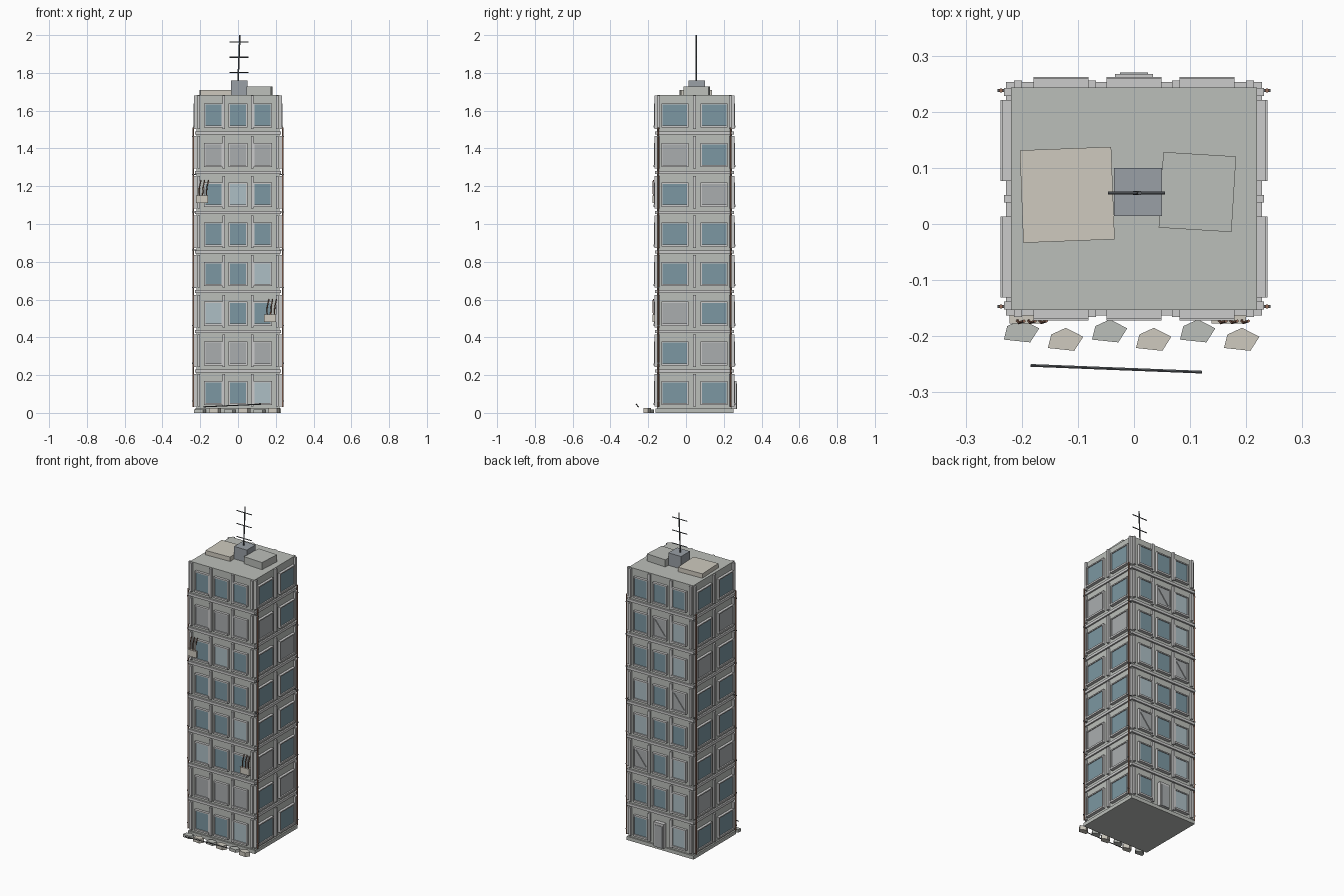
import bpy, bmesh, math
from mathutils import Matrix, Vector

if "Cube" in bpy.data.objects:
    bpy.data.objects.remove(bpy.data.objects["Cube"])

COLORS = {
    "wall": (0.50, 0.52, 0.49, 1), "trim": (0.55, 0.57, 0.54, 1), "tan": (0.62, 0.59, 0.52, 1),
    "glass": (0.20, 0.31, 0.36, 1), "pale": (0.42, 0.52, 0.56, 1), "board": (0.40, 0.42, 0.43, 1),
    "steel": (0.32, 0.35, 0.38, 1), "dark": (0.10, 0.11, 0.12, 1), "rust": (0.30, 0.15, 0.10, 1),
}
MATS = {}
for key, col in COLORS.items():
    MATS[key] = bpy.data.materials.new(key)
    MATS[key].diffuse_color = col

parts = {}


def part(name, mat):
    if name not in parts:
        parts[name] = (bmesh.new(), mat)
    return parts[name][0]


def box(name, mat, lo, hi, frame=Matrix.Identity(4)):
    lo, hi = Vector(lo), Vector(hi)
    m = frame @ Matrix.Translation((lo + hi) / 2) @ Matrix.Diagonal((*(hi - lo), 1))
    bmesh.ops.create_cube(part(name, mat), size=1, matrix=m)


def rod(name, mat, a, b, r, sides=6):
    a, b = Vector(a), Vector(b)
    d = b - a
    m = Matrix.Translation((a + b) / 2) @ d.to_track_quat('Z', 'Y').to_matrix().to_4x4()
    bmesh.ops.create_cone(part(name, mat), cap_ends=True, segments=sides, radius1=r, radius2=r,
                          depth=d.length, matrix=m)


def prism(name, mat, pts, z0, z1):
    bm = part(name, mat)
    face = bm.faces.new([bm.verts.new((x, y, z0)) for x, y in pts])
    top = bmesh.ops.extrude_face_region(bm, geom=[face])["geom"]
    bmesh.ops.translate(bm, vec=(0, 0, z1 - z0), verts=[g for g in top if isinstance(g, bmesh.types.BMVert)])
    bmesh.ops.recalc_face_normals(bm, faces=bm.faces)


HX, HY, CY, PITCH = 0.219, 0.198, 0.045, 0.21

# solid tower, base plate and roof
box("tower_core", "wall", (-HX, CY - HY, 0.01), (HX, CY + HY, 1.683))
box("base_plate", "wall", (-HX - .009, CY - HY - .009, 0), (HX + .009, CY + HY + .009, 0.022))

# ledges between floors
for i in range(1, 8):
    z = PITCH * i + 0.012
    box("floor_ledges", "trim", (-HX - .009, CY - HY - .01, z - .008), (HX + .009, CY + HY + .01, z + .008))


# local frame of a face: x along wall, -y outward, z up
def wall_frame(angle, depth):
    return Matrix.Translation((0, CY, 0)) @ Matrix.Rotation(angle, 4, 'Z') @ Matrix.Translation((0, -depth, 0))


def window(f, u, z, w, kind, plank):
    h0, h1 = z + .052, z + .162
    x0, x1 = u - w / 2, u + w / 2
    t = .007
    if kind == "d":    # front door
        box("door_frame", "trim", (u - .034, -.024, .02), (u + .034, .01, .17), f)
        box("door_leaf", "board", (u - .025, -.027, .02), (u + .025, 0, .155), f)
        return
    name, mat = {"b": ("window_glass", "glass"), "p": ("pale_window_glass", "pale"),
                 "g": ("window_boards", "board")}[kind]
    box(name, mat, (x0, -.011, h0), (x1, .005, h1), f)
    for a, b in ((x0 - t, x0), (x1, x1 + t)):
        box("window_frames", "trim", (a, -.016, h0 - t), (b, .005, h1 + t), f)
    box("window_frames", "trim", (x0, -.016, h1), (x1, .005, h1 + t), f)
    box("window_sills", "trim", (x0 - t, -.019, h0 - t - .004), (x1 + t, .005, h0), f)
    if plank:
        c = f @ Matrix.Translation((u, -.013, z + .107)) @ Matrix.Rotation(plank * .9, 4, 'Y')
        box("window_planks", "board", (-.055, -.003, -.005), (.055, .003, .005), c)


# rows run from the ground floor up; b = glass, p = pale, g = boarded, d = door
sides = [
    (0, HY, (-.13, 0, .13), .084, (-.207, -.075, .075, .207), "bbp ggg pbb bbp bbb bpb ggg bbb"),
    (math.pi / 2, HX, (-.104, .104), .13, (-.19, 0, .19), "bb bg gb bb bb bg gb bb"),
    (math.pi, HY, (-.13, 0, .13), .084, (-.207, -.075, .075, .207), "bdp bbp gbp pbb pbg bbp bgp bbb"),
    (-math.pi / 2, HX, (-.104, .104), .13, (-.19, 0, .19), "bb gb bg bb bb gb bg bb"),
]
for n, (ang, depth, us, w, pil, rows) in enumerate(sides):
    f = wall_frame(ang, depth)
    for i, row in enumerate(rows.split()):
        z = PITCH * i
        for u, kind in zip(us, row):
            window(f, u, z, w, kind, 1 if n == 2 and kind == "g" else 0)
        for u in pil:
            box("pilasters", "trim", (u - .007, -.013, z + .033), (u + .007, .005, z + .205 if i < 7 else 1.68), f)

# drain pipes at the four corners
for sx in (-1, 1):
    for y in (-.147, .238):
        rod("drain_pipes", "rust", (sx * .237, y, .03), (sx * .237, y, 1.51), .004)
        for i in range(8):
            z = .06 + i * .2
            box("pipe_brackets", "dark", (sx * .23 - .013, y - .003, z), (sx * .23 + .013, y + .003, z + .006))

# broken balcony stubs with bent bars
for x, z in ((-.19, 1.11), (.17, .48)):
    box("broken_concrete", "tan", (x - .032, -.177, z), (x + .03, -.15, z + .04))
    for k in range(3):
        px = x - .018 + k * .02
        rod("exposed_bars", "rust", (px, -.172, z + .03), (px + .003, -.176, z + .08), .0028)
        rod("exposed_bars", "rust", (px + .003, -.176, z + .08), (px + .012, -.173, z + .122), .0028)

# rubble along the front and a fallen bar
shape = ((-.032, -.02), (.015, -.025), (.031, 0), (0, .016), (-.026, .004))
for k in range(6):
    cx, cy = -.2 + k * .0785, -.186 - .015 * (k % 2)
    prism("rubble_tan" if k % 2 else "rubble_grey", "tan" if k % 2 else "wall",
          [(cx + a, cy + b) for a, b in shape], 0, .018 + .008 * (k % 2))
rod("fallen_bar", "dark", (-.184, -.252, .032), (.121, -.264, .046), .0028)

# roof slabs and plant box
for name, mat, c, w, d, h, deg in (("roof_slab_left", "tan", (-.119, .052), .163, .165, .03, 2.2),
                                   ("roof_slab_right", "wall", (.113, .057), .13, .135, .047, -3.5)):
    fr = Matrix.Translation((*c, 1.68)) @ Matrix.Rotation(math.radians(deg), 4, 'Z')
    box(name, mat, (-w / 2, -d / 2, 0), (w / 2, d / 2, h), fr)
box("roof_plant_box", "steel", (-.036, .014, 1.68), (.05, .1, 1.76))

# antenna mast with crossbars
rod("antenna_mast", "dark", (0, .055, 1.755), (.01, .055, 2.0), .004)
for z in (1.803, 1.883, 1.963):
    rod("antenna_crossbars", "dark", (-.046, .055, z), (.055, .055, z), .003)

# turn the collected parts into objects
for name, (bm, mat) in parts.items():
    me = bpy.data.meshes.new(name)
    bm.to_mesh(me)
    bm.free()
    me.materials.append(MATS[mat])
    bpy.context.collection.objects.link(bpy.data.objects.new(name, me))

for m in bpy.data.materials:
    if m.users and not m.is_grease_pencil:
        m.use_nodes = True
        m.node_tree.nodes["Principled BSDF"].inputs["Base Color"].default_value = m.diffuse_color
